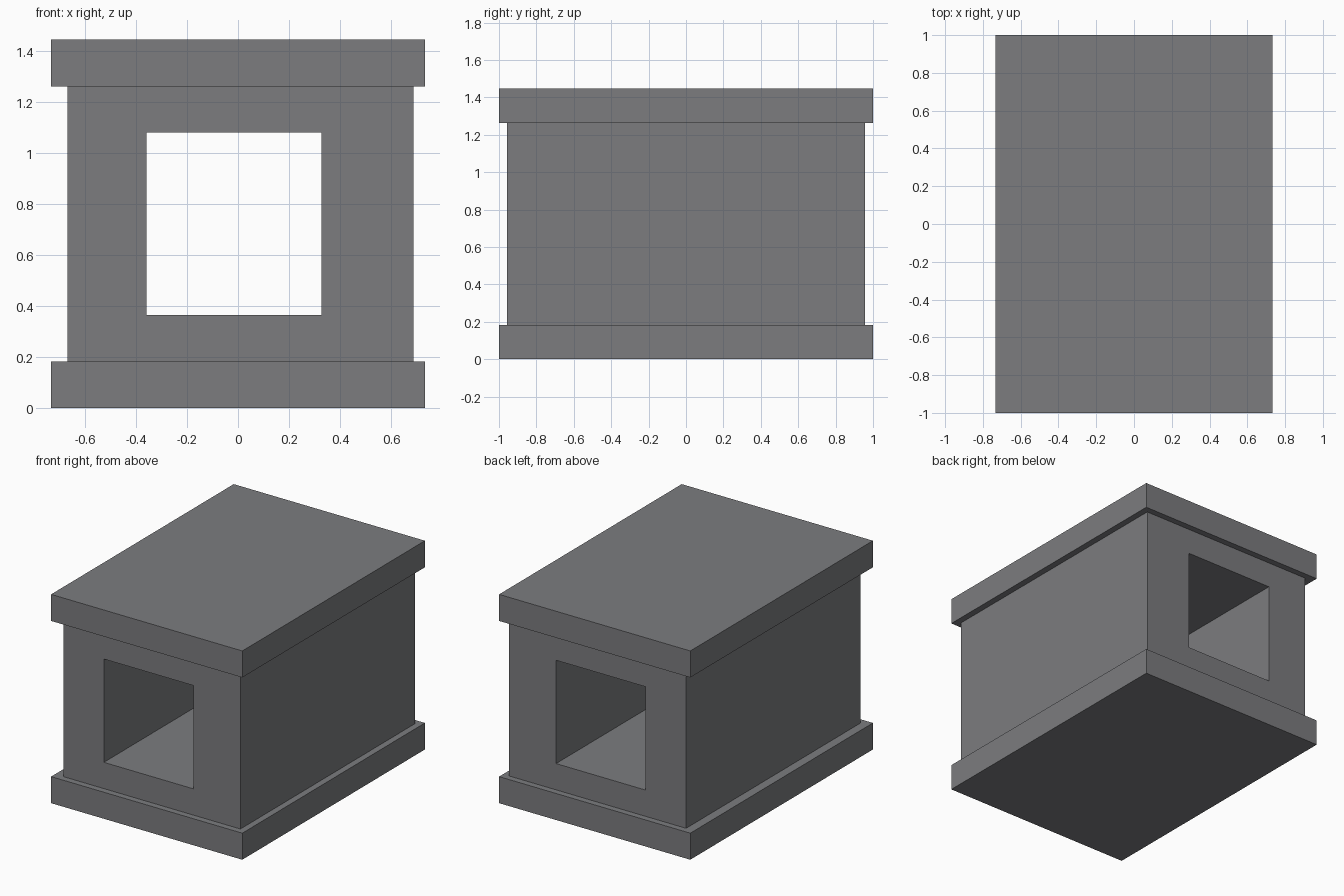
import bpy
import bmesh

if "Cube" in bpy.data.objects:
    bpy.data.objects.remove(bpy.data.objects["Cube"])

stone = bpy.data.materials.new("grey stone")
stone.diffuse_color = (0.2, 0.202, 0.212, 1)
stone.use_nodes = True
stone.node_tree.nodes["Principled BSDF"].inputs["Base Color"].default_value = stone.diffuse_color


def finish(bm, name):
    bmesh.ops.recalc_face_normals(bm, faces=bm.faces)
    mesh = bpy.data.meshes.new(name)
    bm.to_mesh(mesh)
    bm.free()
    mesh.materials.append(stone)
    obj = bpy.data.objects.new(name, mesh)
    bpy.context.collection.objects.link(obj)
    return obj


def slab(name, z0, z1):
    bm = bmesh.new()
    bmesh.ops.create_cube(bm, size=1)
    for v in bm.verts:
        v.co = (v.co.x * 1.466, v.co.y * 2.0, z0 if v.co.z < 0 else z1)
    finish(bm, name)


def rectangle(bm, x0, x1, z0, z1, y):
    return [bm.verts.new((x, y, z)) for x, z in ((x0, z0), (x1, z0), (x1, z1), (x0, z1))]


# Base and roof slabs
slab("base_slab", 0.0, 0.184)
slab("roof_slab", 1.263, 1.447)

# Body: a rectangular frame running front to back, with an open tunnel
bm = bmesh.new()
outer = [rectangle(bm, -0.67, 0.688, 0.184, 1.263, y) for y in (-0.956, 0.956)]
inner = [rectangle(bm, -0.359, 0.327, 0.366, 1.082, y) for y in (-0.956, 0.956)]
for a, b in ((outer[0], inner[0]), (outer[1], inner[1]), (outer[0], outer[1]), (inner[0], inner[1])):
    for i in range(4):
        j = (i + 1) % 4
        bm.faces.new((a[i], a[j], b[j], b[i]))
finish(bm, "tunnel_body")
